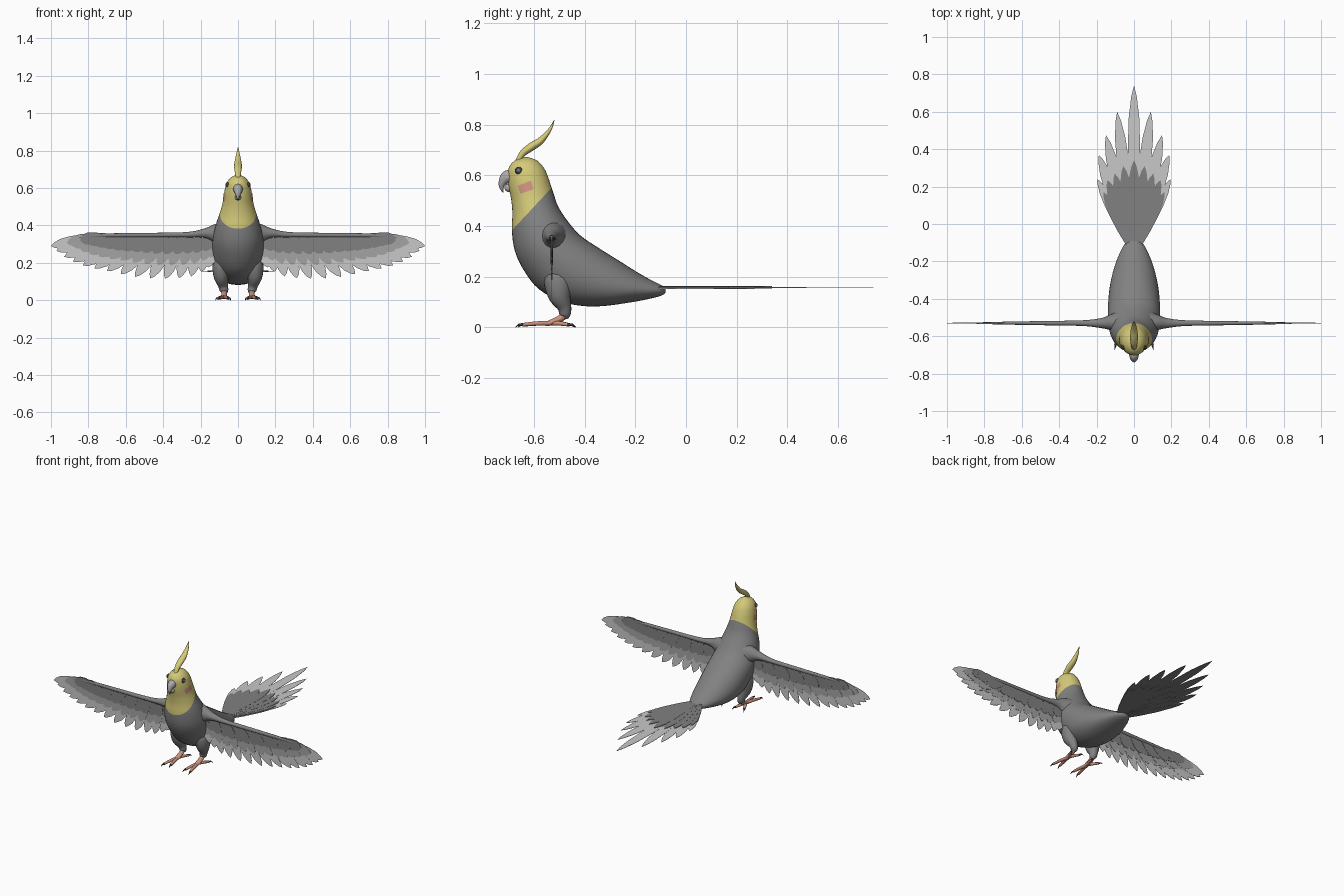
import bpy, bmesh, math
from mathutils import Vector
from mathutils.bvhtree import BVHTree

if "Cube" in bpy.data.objects:
    bpy.data.objects.remove(bpy.data.objects["Cube"])


def material(name, r, g, b):
    m = bpy.data.materials.new(name)
    m.diffuse_color = (r, g, b, 1)
    m.use_nodes = True
    m.node_tree.nodes["Principled BSDF"].inputs["Base Color"].default_value = m.diffuse_color
    return m


GREY = material("body_grey", .22, .22, .22)
MID = material("feather_mid_grey", .37, .37, .37)
LIGHT = material("feather_light_grey", .58, .58, .58)
YELLOW = material("head_yellow", .66, .59, .19)
CHEEK = material("cheek_pink", .62, .29, .22)
SKIN = material("foot_pink", .60, .29, .21)
BEAK = material("beak_grey", .42, .41, .40)
DARK = material("claw_dark", .06, .055, .05)
SLATE = material("eye_slate", .13, .17, .21)


def finish(bm, name, mats, smooth=True):
    bmesh.ops.recalc_face_normals(bm, faces=bm.faces)
    me = bpy.data.meshes.new(name)
    bm.to_mesh(me)
    bm.free()
    for m in mats:
        me.materials.append(m)
    ob = bpy.data.objects.new(name, me)
    bpy.context.collection.objects.link(ob)
    if smooth:
        me.shade_smooth()
    return ob


def spline(rows, sub):
    """Catmull-Rom interpolation of equal-length number rows."""
    out = []
    for i in range(len(rows) - 1):
        p0, p1, p2 = rows[max(i - 1, 0)], rows[i], rows[i + 1]
        p3 = rows[min(i + 2, len(rows) - 1)]
        for k in range(sub):
            t = k / sub
            out.append([.5 * (2 * b + (c - a) * t + (2 * a - 5 * b + 4 * c - d) * t * t
                              + (3 * b - a - 3 * c + d) * t ** 3)
                        for a, b, c, d in zip(p0, p1, p2, p3)])
    return out + [list(rows[-1])]


def loft(rings, n):
    """Skin elliptical rings given as (centre, u axis, v axis)."""
    bm = bmesh.new()
    loops = []
    for c, u, v in rings:
        loops.append([bm.verts.new(c + u * math.cos(2 * math.pi * k / n) + v * math.sin(2 * math.pi * k / n))
                      for k in range(n)])
    for a, b in zip(loops, loops[1:]):
        for k in range(n):
            bm.faces.new((a[k], a[(k + 1) % n], b[(k + 1) % n], b[k]))
    bm.faces.new(loops[0])
    bm.faces.new(loops[-1])
    return bm


def tube(name, pts, mat, side=(1, 0, 0), n=16, sub=5):
    """Tapered tube through (x, y, z, half width along side, half thickness)."""
    rows = spline(pts, sub)
    rings = []
    for i, r in enumerate(rows):
        t = (Vector(rows[min(i + 1, len(rows) - 1)][:3]) - Vector(rows[max(i - 1, 0)][:3])).normalized()
        u = Vector(side)
        u = (u - t * u.dot(t)).normalized()
        rings.append((Vector(r[:3]), u * max(r[3], .0006), t.cross(u) * max(r[4], .0006)))
    return finish(loft(rings, n), name, [mat])


def ball(name, loc, scale, mat):
    bm = bmesh.new()
    bmesh.ops.create_uvsphere(bm, u_segments=20, v_segments=12, radius=1)
    for v in bm.verts:
        v.co = Vector(loc) + Vector(a * b for a, b in zip(v.co, scale))
    return finish(bm, name, [mat])


def feather(bm, root, tip, half, normal, thick, mat, under=None):
    """Thin pointed blade from root to tip."""
    root, tip, nrm = Vector(root), Vector(tip), Vector(normal)
    d = tip - root
    side = d.cross(nrm).normalized() * half
    prof = [(0, .4), (.25, .8), (.6, 1), (.8, .85), (.93, .45)]
    outline = [root + d * t + side * w for t, w in prof] + [tip]
    outline += [root + d * t - side * w for t, w in reversed(prof)]
    a = [bm.verts.new(p + nrm * thick / 2) for p in outline]
    b = [bm.verts.new(p - nrm * thick / 2) for p in outline]
    faces = [bm.faces.new(a)]
    faces += [bm.faces.new((a[i - 1], a[i], b[i], b[i - 1])) for i in range(len(a))]
    for f in faces:
        f.material_index = mat
    bm.faces.new(b[::-1]).material_index = mat if under is None else under


# Body and head: rings by front point, back point (y, z) and half width
body_rows = [
    (-.640, .671, -.625, .672, .005), (-.678, .656, -.588, .658, .037),
    (-.700, .628, -.560, .628, .060), (-.703, .590, -.543, .590, .071),
    (-.699, .550, -.532, .556, .077), (-.690, .505, -.520, .520, .084),
    (-.685, .450, -.506, .480, .098), (-.687, .380, -.475, .430, .118),
    (-.675, .300, -.420, .365, .134), (-.640, .225, -.340, .310, .140),
    (-.580, .150, -.260, .260, .138), (-.480, .098, -.200, .222, .128),
    (-.360, .082, -.150, .193, .108), (-.220, .098, -.115, .175, .078),
    (-.120, .118, -.090, .162, .048), (-.088, .130, -.081, .152, .022),
    (-.081, .138, -.080, .142, .004)]
rings = []
for fy, fz, by, bz, w in spline(body_rows, 4):
    rings.append((Vector((0, (fy + by) / 2, (fz + bz) / 2)), Vector((w, 0, 0)),
                  Vector((0, (fy - by) / 2, (fz - bz) / 2))))
bm = loft(rings, 40)
# Yellow hood above a sloping cut
cut_co, cut_no = Vector((0, -.68, .39)), Vector((0, -1.07, 1)).normalized()
bmesh.ops.bisect_plane(bm, geom=bm.verts[:] + bm.edges[:] + bm.faces[:], plane_co=cut_co, plane_no=cut_no)
for f in bm.faces:
    f.material_index = int((f.calc_center_median() - cut_co).dot(cut_no) > 0)
bm.normal_update()
surface = BVHTree.FromBMesh(bm)
finish(bm, "body", [GREY, YELLOW])


def head_x(y, z):
    hit = surface.ray_cast(Vector((1, y, z)), Vector((-1, 0, 0)))[0]
    return hit.x if hit else .05


# Crest and beak
tube("crest", [(0, -.668, .645, .012, .010), (0, -.645, .685, .017, .013), (0, -.610, .712, .021, .016),
               (0, -.575, .735, .019, .014), (0, -.547, .766, .013, .009), (0, -.530, .793, .007, .005),
               (0, -.520, .818, .001, .001)], YELLOW)
tube("upper_beak", [(0, -.675, .592, .028, .030), (0, -.705, .592, .025, .027), (0, -.723, .573, .017, .017),
                    (0, -.728, .552, .009, .009), (0, -.722, .532, .001, .001)], BEAK)
ball("lower_beak", (0, -.700, .550), (.016, .016, .016), BEAK)

# Fan of wing feather tips (x, z)
tips = spline([(.16, .175), (.25, .128), (.39, .115), (.55, .125), (.70, .155),
               (.83, .185), (.93, .232), (1.0, .290)], 2)

for s, label in ((1, "left"), (-1, "right")):
    # Eye
    ey, ez = -.660, .618
    ex = head_x(ey, ez)
    ball(label + "_eye", (s * (ex - .001), ey, ez), (.008, .015, .015), DARK)
    ball(label + "_iris", (s * (ex + .004), ey, ez), (.006, .009, .009), SLATE)
    # Cheek patch laid on the head surface
    bm = bmesh.new()
    grid = []
    for i in range(7):
        for j in range(7):
            a, b = (i / 6 - .5) * .056, (j / 6 - .5) * .034
            y, z = -.633 + a * .94 - b * .34, .552 + a * .34 + b * .94
            grid.append(bm.verts.new((s * (head_x(y, z) + .002), y, z)))
    for i in range(6):
        for j in range(6):
            q = [grid[i * 7 + j], grid[i * 7 + j + 1], grid[i * 7 + j + 8], grid[i * 7 + j + 7]]
            f = bm.faces.new(q)
            f.normal_update()
    ob = finish(bm, label + "_cheek", [CHEEK])
    if ob.data.polygons[0].normal.x * s < 0:
        ob.data.flip_normals()

    # Wing arm
    tube(label + "_wing_arm", [(s * .07, -.525, .350, .065, .075), (s * .125, -.527, .358, .042, .050),
                               (s * .18, -.530, .358, .026, .025), (s * .28, -.530, .350, .015, .014),
                               (s * .50, -.530, .348, .011, .012), (s * .72, -.530, .346, .007, .010),
                               (s * .87, -.530, .334, .002, .004)], GREY, side=(0, 1, 0))
    # Wing feathers: long light, mid and short dark layers
    bm = bmesh.new()
    for i, (tx, tz) in enumerate(tips):
        root = Vector((s * (.12 + .61 * i / (len(tips) - 1)), -.530 + (i % 2) * .0012, .343))
        tip = Vector((s * tx, root.y, tz))
        for mat, length, half, thick in ((0, 1, .032, .002), (1, .69, .032, .005), (2, .42, .033, .009)):
            feather(bm, root, root.lerp(tip, length), half, (0, 1, 0), thick, mat)
    finish(bm, label + "_wing_feathers", [LIGHT, MID, GREY], False)

    # Leg
    tube(label + "_leg", [(s * .080, -.50, .225, .030, .04), (s * .088, -.505, .19, .046, .055),
                          (s * .090, -.500, .13, .041, .046), (s * .080, -.480, .08, .027, .028),
                          (s * .074, -.478, .05, .022, .022), (s * .074, -.482, .036, .012, .012)], GREY)
    tube(label + "_ankle", [(s * .074, -.475, .055, .016, .016), (s * .074, -.495, .035, .015, .014),
                            (s * .074, -.535, .018, .016, .011), (s * .074, -.555, .013, .010, .008)], SKIN)
    # Two toes forward and two back, each with a claw
    for k, (x, y) in enumerate(((.055, -.635), (.098, -.645), (.048, -.460), (.108, -.465))):
        start, end = Vector((s * .074, -.53, .016)), Vector((s * x, y, .010))
        mid = start.lerp(end, .5) + Vector((0, 0, .002))
        tube(f"{label}_toe_{k + 1}", [(*start, .011, .010), (*mid, .010, .009), (*end, .008, .007)], SKIN, n=10)
        d = (end - start).normalized()
        c1, c2 = end + d * .014 + Vector((0, 0, .001)), end + d * .028 - Vector((0, 0, .008))
        tube(f"{label}_claw_{k + 1}", [(*end, .006, .006), (*c1, .004, .004), (*c2, .001, .001)], DARK, n=8)

# Tail fan: light feathers, grey coverts on top, grey underside
bm = bmesh.new()
fan = [(0, .74, .34), (.09, .60, .31), (.15, .475, .27), (.188, .37, .235), (.195, .24, .17)]
for i, (x, y, cover) in enumerate(fan):
    for s in ((1, -1) if x else (1,)):
        z = .158 - i * .0008
        root = Vector((s * i * .008, -.11, z))
        tip = Vector((s * x, y, z))
        feather(bm, root, tip, .033 if i < 4 else .026, (0, 0, 1), .002, 0, 1)
        short = root.lerp(tip, (cover + .11) / (y + .11))
        feather(bm, root, short, .031 if i < 4 else .024, (0, 0, 1), .009, 1, 1)
finish(bm, "tail_feathers", [LIGHT, GREY], False)
